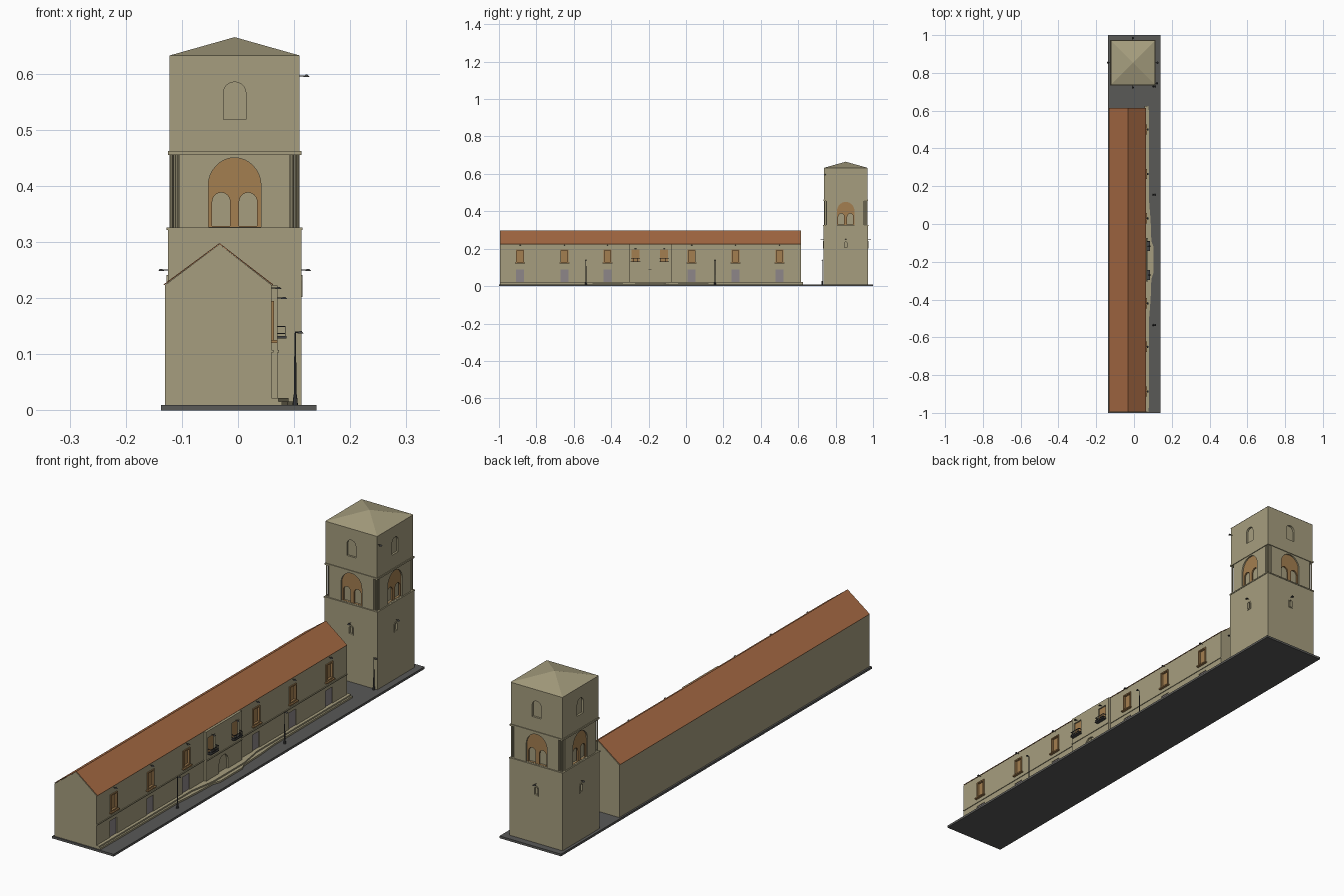
import bpy, bmesh
from math import pi, sin, cos
from mathutils import Matrix, Vector

if "Cube" in bpy.data.objects:
    bpy.data.objects.remove(bpy.data.objects["Cube"])


def material(name, rgb):
    m = bpy.data.materials.new(name)
    m.diffuse_color = (*rgb, 1)
    m.use_nodes = True
    m.node_tree.nodes["Principled BSDF"].inputs["Base Color"].default_value = m.diffuse_color
    return m


STONE = material("stone", (0.38, 0.34, 0.21))
TILE = material("roof_tile", (0.37, 0.14, 0.055))
OCHRE = material("ochre", (0.37, 0.21, 0.08))
GREY = material("door_grey", (0.27, 0.24, 0.25))
PAVING = material("paving", (0.1, 0.1, 0.095))
METAL = material("dark_metal", (0.06, 0.06, 0.06))


def add(name, mesh, mat):
    ob = bpy.data.objects.new(name, mesh)
    bpy.context.collection.objects.link(ob)
    mesh.materials.clear()
    mesh.materials.append(mat)
    return ob


def extrude(name, loops, depth, matrix, mat):
    """Filled 2D outline with holes, extruded symmetrically and placed."""
    cu = bpy.data.curves.new(name, 'CURVE')
    cu.dimensions, cu.fill_mode, cu.extrude = '2D', 'BOTH', depth / 2
    for loop in loops:
        s = cu.splines.new('POLY')
        s.points.add(len(loop) - 1)
        for p, (u, v) in zip(s.points, loop):
            p.co = (u, v, 0, 1)
        s.use_cyclic_u = True
    tmp = bpy.data.objects.new("tmp", cu)
    bpy.context.collection.objects.link(tmp)
    deps = bpy.context.evaluated_depsgraph_get()
    me = bpy.data.meshes.new_from_object(tmp.evaluated_get(deps))
    bpy.data.objects.remove(tmp)
    bm = bmesh.new()
    bm.from_mesh(me)
    bm.transform(matrix)
    bmesh.ops.remove_doubles(bm, verts=bm.verts, dist=1e-5)
    bmesh.ops.recalc_face_normals(bm, faces=bm.faces)
    for f in bm.faces:
        f.smooth = False
    bm.to_mesh(me)
    bm.free()
    return add(name, me, mat)


def plate(name, loops, depth, loc, turn, mat):
    """Upright plate: outer face at loc facing -y, then turned about z."""
    m = (Matrix.Translation(loc) @ Matrix.Rotation(turn, 4, 'Z')
         @ Matrix.Translation((0, depth / 2, 0)) @ Matrix.Rotation(pi / 2, 4, 'X'))
    return extrude(name, loops, depth, m, mat)


def rect(u0, u1, v0, v1):
    return [(u0, v0), (u1, v0), (u1, v1), (u0, v1)]


def arch(u, half, v0, spring, top, n=12):
    return [(u - half, v0), (u + half, v0)] + [
        (u + half * cos(pi * i / n), spring + (top - spring) * sin(pi * i / n)) for i in range(n + 1)]


def box(name, x0, x1, y0, y1, z0, z1, mat):
    bm = bmesh.new()
    bmesh.ops.create_cube(bm, size=1, matrix=Matrix.Translation(((x0 + x1) / 2, (y0 + y1) / 2, (z0 + z1) / 2))
                          @ Matrix.Diagonal((x1 - x0, y1 - y0, z1 - z0, 1)))
    me = bpy.data.meshes.new(name)
    bm.to_mesh(me)
    bm.free()
    return add(name, me, mat)


def cone(name, a, b, r0, r1, mat, sides=10):
    a, b = Vector(a), Vector(b)
    rot = (b - a).to_track_quat('Z', 'Y').to_matrix().to_4x4()
    bm = bmesh.new()
    bmesh.ops.create_cone(bm, cap_ends=True, segments=sides, radius1=r0, radius2=r1, depth=(b - a).length,
                          matrix=Matrix.Translation((a + b) / 2) @ rot)
    me = bpy.data.meshes.new(name)
    bm.to_mesh(me)
    bm.free()
    return add(name, me, mat)


def lamp(pos, out):
    """Flat lamp head on a short arm."""
    p, o = Vector(pos), Vector(out)
    c = p + o * 0.012
    cone("lamp_arm", p, c, 0.001, 0.001, METAL, 6)
    cone("lamp_head", c - Vector((0, 0, 0.002)), c + Vector((0, 0, 0.002)), 0.006, 0.002, METAL)


# Ground slab and pavement with a wider entrance step
box("ground_slab", -0.137, 0.14, -1, 1, 0, 0.009, PAVING)
walk = [(0.055, -0.995), (0.078, -0.995), (0.08, -0.5), (0.088, -0.4), (0.092, -0.29), (0.103, -0.26),
        (0.103, -0.12), (0.092, -0.09), (0.088, 0.02), (0.08, 0.12), (0.078, 0.625), (0.055, 0.625)]
extrude("pavement", [walk], 0.008, Matrix.Translation((0, 0, 0.012)), STONE)
extrude("pavement_upper", [[(min(x, 0.072 if abs(y + 0.19) > 0.12 else 0.09), y) for x, y in walk]], 0.006,
        Matrix.Translation((0, 0, 0.019)), STONE)

# Long house body and tiled roof
plate("house_body", [[(-0.13, 0.008), (0.052, 0.008), (0.052, 0.223), (0.06, 0.223), (-0.033, 0.296),
                      (-0.13, 0.223)]], 1.61, (0, -0.995, 0), 0, STONE)
plate("house_roof", [[(-0.1315, 0.223), (-0.033, 0.296), (0.0615, 0.223), (0.0625, 0.2245), (-0.033, 0.298),
                      (-0.1325, 0.2245)]], 1.606, (0, -0.993, 0), 0, TILE)

# Street wall with window and door openings
bays = [-0.887, -0.65, -0.42, 0.03, 0.265, 0.5]
W = 0.022
holes = [rect(y - W, y + W, 0.125, 0.195) for y in bays] + [rect(y - W, y + W, 0.022, 0.088) for y in bays]
plate("street_wall", [rect(-0.995, 0.615, 0.008, 0.223)] + holes, 0.008, (0.06, 0, 0), pi / 2, STONE)
for y in bays:
    box("window_panel", 0.051, 0.055, y - W, y + W, 0.125, 0.195, OCHRE)
    plate("window_frame", [rect(y - W, y + W, 0.125, 0.195), rect(y - 0.017, y + 0.017, 0.13, 0.19)],
          0.01, (0.064, 0, 0), pi / 2, OCHRE)
    box("window_sill", 0.058, 0.07, y - 0.027, y + 0.027, 0.12, 0.125, OCHRE)
    box("ground_door", 0.051, 0.057, y - W, y + W, 0.022, 0.088, GREY)
    lamp((0.06, y, 0.218), (1, 0, 0))
for y0, y1 in ((-0.995, -0.305), (-0.075, 0.615)):
    box("string_course", 0.058, 0.063, y0, y1, 0.103, 0.107, STONE)

# Projecting entrance bay with arched door and two balconies
mid = [-0.27, -0.117]
plate("entrance_bay", [rect(-0.305, -0.075, 0.008, 0.222), arch(-0.193, 0.028, 0.022, 0.06, 0.088)]
      + [rect(y - W, y + W, 0.13, 0.195) for y in mid], 0.01, (0.07, 0, 0), pi / 2, STONE)
box("bay_string_course", 0.068, 0.073, -0.305, -0.075, 0.103, 0.107, STONE)
for s in (-1, 1):
    box("entrance_door_leaf", 0.059, 0.063, -0.193 + min(0.001 * s, 0.028 * s), -0.193 + max(0.001 * s, 0.028 * s),
        0.022, 0.087, STONE)
for y in mid:
    box("balcony_door", 0.059, 0.064, y - W, y + W, 0.13, 0.195, OCHRE)
    box("balcony_floor", 0.068, 0.086, y - 0.026, y + 0.026, 0.128, 0.132, METAL)
    for z in (0.137, 0.149):
        box("balcony_rail", 0.083, 0.085, y - 0.025, y + 0.025, z - 0.001, z + 0.001, METAL)
        for s in (-1, 1):
            box("balcony_side_rail", 0.07, 0.085, y + s * 0.024 - 0.001, y + s * 0.024 + 0.001,
                z - 0.001, z + 0.001, METAL)
    for i in range(9):
        v = y - 0.024 + 0.006 * i
        box("baluster", 0.0835, 0.0845, v - 0.0005, v + 0.0005, 0.132, 0.15, METAL)
    lamp((0.07, y, 0.2), (1, 0, 0))

# Street lamp posts
for y in (-0.535, 0.155, 0.728):
    cone("lamp_post_base", (0.102, y, 0.008), (0.102, y, 0.028), 0.005, 0.003, METAL, 8)
    cone("lamp_post", (0.102, y, 0.02), (0.102, y, 0.138), 0.0022, 0.0015, METAL, 8)
    lamp((0.102, y, 0.139), (0.8, 0, 0))

# Tower cores and string courses
CX, CY = -0.006, 0.854


def square(name, h, z0, z1, mat=STONE):
    return box(name, CX - h, CX + h, CY - h, CY + h, z0, z1, mat)


L, U, D, N = 0.119, 0.116, 0.008, 0.017
square("tower_lower_core", L - D, 0.008, 0.322)
square("tower_middle_core", U - N, 0.325, 0.455)
square("tower_upper_core", U - D, 0.46, 0.632)
square("tower_lower_cornice", L + 0.002, 0.321, 0.326)
square("tower_upper_cornice", U + 0.003, 0.455, 0.462)

# Four tower faces, each turned a quarter around the centre
for k in range(4):
    t = k * pi / 2
    R = Matrix.Rotation(t, 3, 'Z')

    def at(u, out, z):
        return Vector((CX, CY, 0)) + R @ Vector((u, -out, z))

    plate("tower_lower_wall", [rect(-L + D, L, 0.008, 0.321), arch(0, 0.008, 0.205, 0.23, 0.238)], D,
          at(0, L, 0), t, STONE)
    plate("small_window_frame", [arch(0, 0.011, 0.202, 0.23, 0.241), arch(0, 0.007, 0.206, 0.229, 0.236)], 0.004,
          at(0, L + 0.002, 0), t, STONE)
    lamp(at(0, L, 0.25), R @ Vector((0, -1, 0)))
    plate("belfry_wall", [rect(-U + N, U - N, 0.325, 0.456), arch(0, 0.047, 0.327, 0.40, 0.45, 16)], N,
          at(0, U, 0), t, STONE)
    plate("belfry_tracery", [arch(0, 0.047, 0.327, 0.40, 0.45, 16), arch(-0.024, 0.016, 0.328, 0.371, 0.388),
                             arch(0.024, 0.016, 0.328, 0.371, 0.388)], 0.006, at(0, U - 0.006, 0), t, OCHRE)
    plate("tower_upper_wall", [rect(-U + D, U, 0.46, 0.632), arch(0, 0.02, 0.518, 0.566, 0.585)], D,
          at(0, U, 0), t, STONE)
    for u, o in ((U - 0.003, U - 0.003), (U - 0.013, U - 0.005), (U - 0.005, U - 0.013)):
        cone("corner_colonette", at(u, o, 0.326), at(u, o, 0.456), 0.003, 0.003, STONE, 8)
lamp((CX + U, 0.745, 0.596), (1, 0, 0))

# Tower pyramid roof
s2 = (U + 0.001) * 2 ** 0.5
roof = cone("tower_roof", (0, 0, 0), (0, 0, 0.033), s2, 0, STONE, 4)
roof.data.transform(Matrix.Translation((CX, CY, 0.632)) @ Matrix.Rotation(
    pi / 4 if abs(roof.data.vertices[0].co.x) < 0.01 or abs(roof.data.vertices[0].co.y) < 0.01 else 0, 4, 'Z'))
